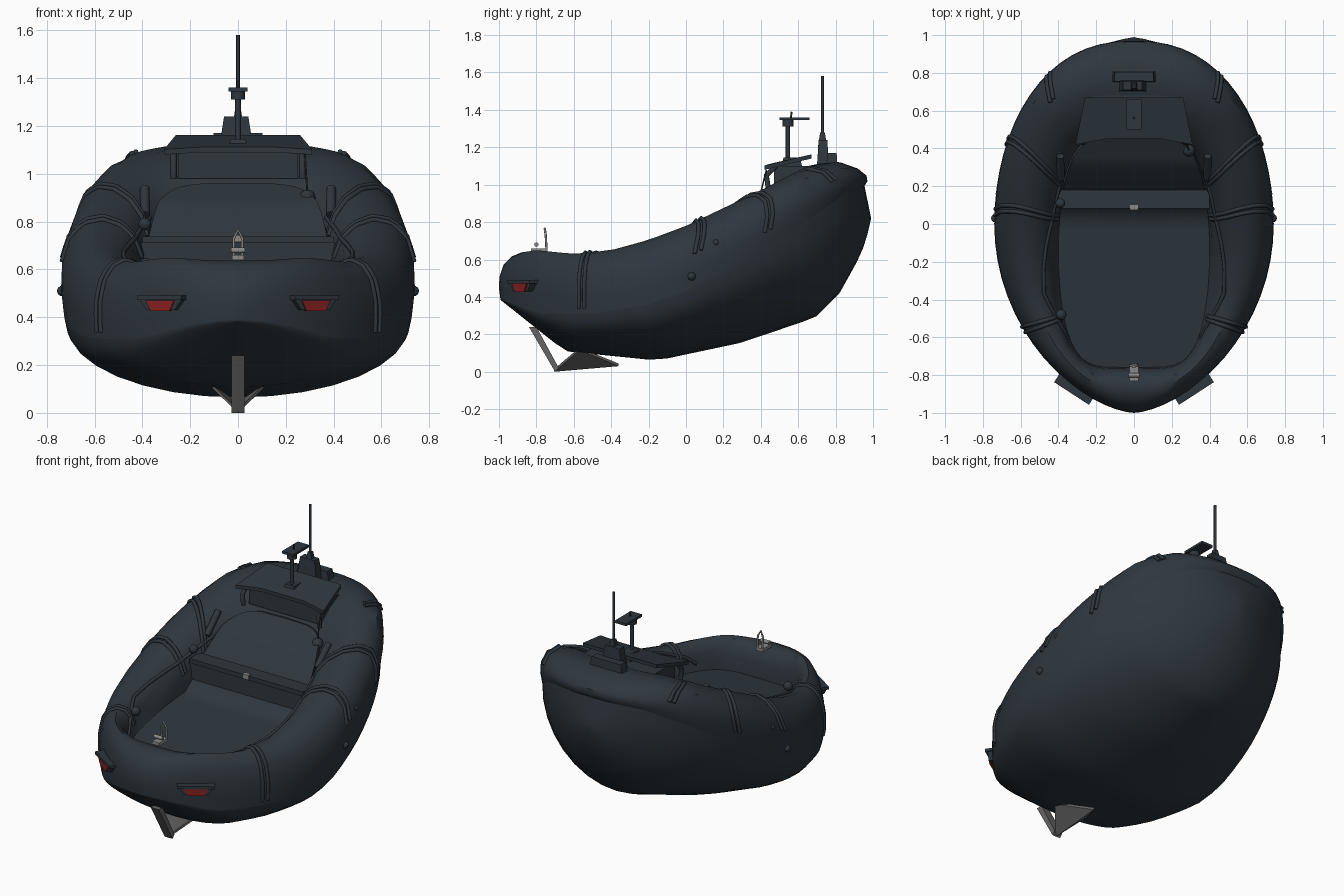
import bpy, bmesh, math
from mathutils import Vector, Matrix

if "Cube" in bpy.data.objects:
    bpy.data.objects.remove(bpy.data.objects["Cube"])

def material(name, rgb):
    m = bpy.data.materials.new(name)
    m.diffuse_color = (*rgb, 1)
    m.use_nodes = True
    m.node_tree.nodes["Principled BSDF"].inputs["Base Color"].default_value = m.diffuse_color
    return m

SLATE = material("dark slate", (0.027, 0.038, 0.048))
GREY = material("metal grey", (0.13, 0.13, 0.13))
PALE = material("pale metal", (0.26, 0.26, 0.25))
RED = material("light red", (0.25, 0.015, 0.015))

# ---------- helpers ----------
def make(name, verts, faces, mat, angle=40):
    bm = bmesh.new()
    vs = [bm.verts.new(v) for v in verts]
    for f in faces:
        bm.faces.new([vs[i] for i in f])
    bmesh.ops.remove_doubles(bm, verts=bm.verts, dist=1e-4)
    bmesh.ops.recalc_face_normals(bm, faces=bm.faces)
    me = bpy.data.meshes.new(name)
    bm.to_mesh(me)
    bm.free()
    me.shade_smooth()
    me.set_sharp_from_angle(angle=math.radians(angle))
    me.materials.append(mat)
    o = bpy.data.objects.new(name, me)
    bpy.context.collection.objects.link(o)
    return o

def loft(name, rows, mat, wrap=False, caps=False, angle=40):
    n, r = len(rows[0]), len(rows)
    faces = []
    for i in range(r if wrap else r - 1):
        a, b = i * n, ((i + 1) % r) * n
        faces += [(a + j, a + j + 1, b + j + 1, b + j) for j in range(n - 1)]
        if caps:
            faces.append((a + n - 1, a, b, b + n - 1))
    if caps:
        faces += [tuple(range(n)), tuple(range((r - 1) * n, r * n))]
    return make(name, [p for row in rows for p in row], faces, mat, angle)

def box(name, x0, x1, y0, y1, z0, z1, mat, taper=1.0):
    cx, cy = (x0 + x1) / 2, (y0 + y1) / 2
    ring = [(x0, y0), (x1, y0), (x1, y1), (x0, y1)]
    top = [(cx + (x - cx) * taper, cy + (y - cy) * taper, z1) for x, y in ring]
    return loft(name, [[(x, y, z0) for x, y in ring], top], mat, caps=True)

def rod(name, pts, r, mat):
    cu = bpy.data.curves.new(name, 'CURVE')
    cu.dimensions = '3D'
    cu.bevel_depth, cu.bevel_resolution, cu.use_fill_caps = r, 2, True
    sp = cu.splines.new('POLY')
    sp.points.add(len(pts) - 1)
    for q, p in zip(sp.points, pts):
        q.co = (*p, 1)
    cu.materials.append(mat)
    o = bpy.data.objects.new(name, cu)
    bpy.context.collection.objects.link(o)

def ball(name, c, r, mat):
    rows = [[(c[0] + r * math.sin(a) * math.cos(b), c[1] + r * math.sin(a) * math.sin(b), c[2] + r * math.cos(a))
             for a in [math.pi * i / 8 for i in range(9)]] for b in [math.tau * j / 12 for j in range(12)]]
    bm_rows = [[Vector(p) for p in row] for row in rows]
    me = bpy.data.meshes.new(name)
    bm = bmesh.new()
    bmesh.ops.create_uvsphere(bm, u_segments=12, v_segments=8, radius=r, matrix=Matrix.Translation(c))
    bm.to_mesh(me)
    bm.free()
    me.shade_smooth()
    me.materials.append(mat)
    bpy.context.collection.objects.link(bpy.data.objects.new(name, me))

def table(pts):
    def f(y):
        if y <= pts[0][0]:
            return pts[0][1]
        for (a, u), (b, v) in zip(pts, pts[1:]):
            if y <= b:
                return u + (v - u) * (y - a) / (b - a)
        return pts[-1][1]
    return f

# ---------- lengthwise height curves ----------
z_top = table([(-1, .62), (-.8, .65), (-.6, .63), (-.4, .65), (-.2, .705), (0, .78), (.4, .97), (.65, 1.1), (.8, 1.13), (1, 1.1)])
z_seam = table([(-1, .39), (-.8, .31), (-.5, .31), (-.2, .36), (0, .43), (.3, .6), (.6, .78), (.9, .97), (1, 1.0)])
z_keel = table([(-1, .385), (-.65, .11), (-.15, .06), (.3, .155), (.7, .29), (.83, .42), (.92, .58), (.97, .69), (1, .82)])
z_floor = table([(-.8, .45), (.05, .55), (.17, .72), (.32, .88), (.46, .96)])
SECTION = [(.03, 0), (0, .25), (.01, .5), (.1, .77), (.28, .94), (.5, 1), (.72, .95), (.88, .8), (.97, .55), (1, .3)]

def tube_point(t, s):
    """Point on the tube: t runs round the boat, s runs over the section from seam to floor."""
    c, w = -math.cos(t), math.sin(t)
    sg, w = math.copysign(1, w), abs(w)
    xo, yo = .74 * w ** (1.254 if c < 0 else .86), c * (.97 if c > 0 else 1)
    xi, yi = .4 * w ** .4, -.15 + .61 * c
    i = min(int(s), len(SECTION) - 2)
    (g0, f0), (g1, f1) = SECTION[i], SECTION[i + 1]
    g, f = g0 + (g1 - g0) * (s - i), f0 + (f1 - f0) * (s - i)
    y = yo + (yi - yo) * g
    z = z_top(y) - (1 - f) * (z_top(yo) - z_seam(yo))
    if s >= len(SECTION) - 1:
        z = z_floor(y)
    return Vector((sg * (xo + (xi - xo) * g), y, z))

# ---------- tube, floor, hull ----------
N, LAST = 64, len(SECTION) - 1
loft("inflatable_tube", [[tube_point(math.tau * i / N, s) for s in range(LAST + 1)] for i in range(N)], SLATE, wrap=True)
half = [math.pi * i / (N // 2) for i in range(N // 2 + 1)]
floor_rows, hull_rows = [], []
for t in half:
    p = tube_point(t, LAST)
    floor_rows.append([(p.x * k, p.y, p.z) for k in (-1, -.5, 0, .5, 1)])
    q, c = tube_point(t, 0), -math.cos(t)
    row = []
    for j in range(17):
        a = math.pi * (j / 16 - .5)
        row.append((q.x * math.sin(a), q.y + max(c, 0) * .035 * math.cos(a), q.z - (q.z - min(z_keel(c), q.z)) * math.cos(a)))
    hull_rows.append(row)
loft("cockpit_floor", floor_rows, SLATE)
loft("hull", hull_rows, SLATE, angle=50)

# ---------- bench across the cockpit ----------
box("bench", -.41, .41, .09, .19, .5, .71, SLATE)
box("bench_lip", -.40, .40, .082, .18, .71, .738, SLATE)
box("bench_latch", -.02, .02, .075, .1, .715, .745, PALE)

# ---------- rear cover plate and its support ----------
loft("rear_cover", [[(-.31, .42, 1.08 + d), (-.15, .45, 1.09 + d), (.15, .45, 1.09 + d), (.31, .42, 1.08 + d),
                     (.26, .67, 1.14 + d), (-.26, .67, 1.14 + d)] for d in (0, .022)], SLATE, caps=True)
box("cover_support", -.25, .25, .47, .7, .98, 1.1, SLATE)
for sx in (-1, 1):
    rod("cover_bracket", [(sx * .27, .44, .98), (sx * .27, .43, 1.05), (sx * .27, .48, 1.1)], .014, SLATE)

# ---------- aerial ----------
box("aerial_fairing", -.12, .12, .75, .81, 1.08, 1.17, SLATE, .85)
box("aerial_base", -.08, .065, .70, .765, 1.1, 1.24, SLATE, .7)
box("aerial_socket", -.022, .022, .705, .755, 1.2, 1.28, SLATE, .5)
rod("aerial", [(0, .73, 1.25), (0, .73, 1.58)], .008, SLATE)

# ---------- sensor mast ----------
rod("mast", [(0, .545, 1.08), (0, .545, 1.34)], .012, SLATE)
rod("mast_collar", [(0, .545, 1.31), (0, .545, 1.345)], .03, SLATE)
box("mast_plate", -.04, .04, .50, .66, 1.345, 1.36, SLATE)
rod("mast_tip", [(0, .56, 1.35), (0, .565, 1.39)], .005, SLATE)
box("mast_foot", -.04, .04, .51, .62, 1.1, 1.145, SLATE, .8)

# ---------- keel fin ----------
loft("fin_strut", [[(x, -.84, .24), (x, -.80, .24), (x, -.68, .02), (x, -.70, 0)] for x in (-.028, .028)], GREY, caps=True)
for sx in (-1, 1):
    fin = [(0, -.705, 0), (0, -.36, .03), (sx * .12, -.57, .115)]
    loft("fin_blade", [fin, [(x, y, z + .014) for x, y, z in fin]], GREY, caps=True)

# ---------- bow lamps ----------
for sx in (-1, 1):
    rot = Matrix.Translation((sx * .308, -.862, 0)) @ Matrix.Rotation(sx * math.radians(33), 4, 'Z')
    house = [(-.105, .475), (-.07, .43), (.07, .43), (.105, .475)]
    parts = [loft("lamp_housing", [[(x, y, z) for x, z in house] for y in (-.03, .05)], SLATE, caps=True),
             box("lamp_hood", -.11, .11, -.042, .05, .472, .49, SLATE),
             loft("lamp_lens", [[(x * .68, y, z - .004) for x, z in house] for y in (-.036, -.02)], RED, caps=True)]
    for o in parts:
        o.matrix_world = rot

# ---------- straps, ropes and fittings on both sides ----------
for sx in (-1, 1):
    def on_tube(t, s, sx=sx):
        p = tube_point(t, s)
        return Vector((sx * p.x, p.y, p.z + .003))
    for t0, t1, s0, s1 in [(2.02, 2.15, .9, 8), (1.62, 1.85, 2, 8), (.96, .96, .3, 7.5), (2.52, 2.48, 2, 4)]:
        for shift in (0, .035):
            rod("strap", [on_tube(t0 + shift + (t1 - t0) * k / 14, s0 + (s1 - s0) * k / 14) for k in range(15)], .011, SLATE)
    rope = [(.75, 7.6), (.9, 7), (1.1, 6.2), (1.2, 5.9), (1.4, 6.2), (1.6, 6.6), (1.8, 7), (2.0, 7.3), (2.3, 7.6)]
    rod("grab_rope", [on_tube(t, s) for t, s in rope], .01, SLATE)
    rod("side_handle", [on_tube(2.2, 7.4) + Vector((0, 0, .02)), on_tube(2.35, 6.5) + Vector((0, 0, .02))], .02, SLATE)
    for c, r in [((.735, .03, .51), .022), ((.715, .16, .69), .018), ((.585, .52, .94), .02), ((.44, .68, 1.05), .02)]:
        ball("valve", (sx * c[0], c[1], c[2]), r, SLATE)

# ---------- small fenders ----------
for c, r in [((.29, .39, .90), .034), ((-.385, -.48, .62), .028), ((-.39, .11, .79), .026)]:
    ball("fender", c, r, SLATE)
rod("fender_cord", [(.29, .39, .92), (.28, .43, 1.08)], .004, SLATE)

# ---------- bow cleat ----------
box("cleat_base", -.025, .025, -.83, -.74, .64, .66, PALE)
rod("cleat_bar", [(-.03, -.80, .68), (.03, -.80, .68)], .012, PALE)
rod("cleat_loop", [(-.018, -.745, .64), (-.018, -.75, .73), (0, -.755, .765), (.018, -.75, .73), (.018, -.745, .64)], .006, PALE)
